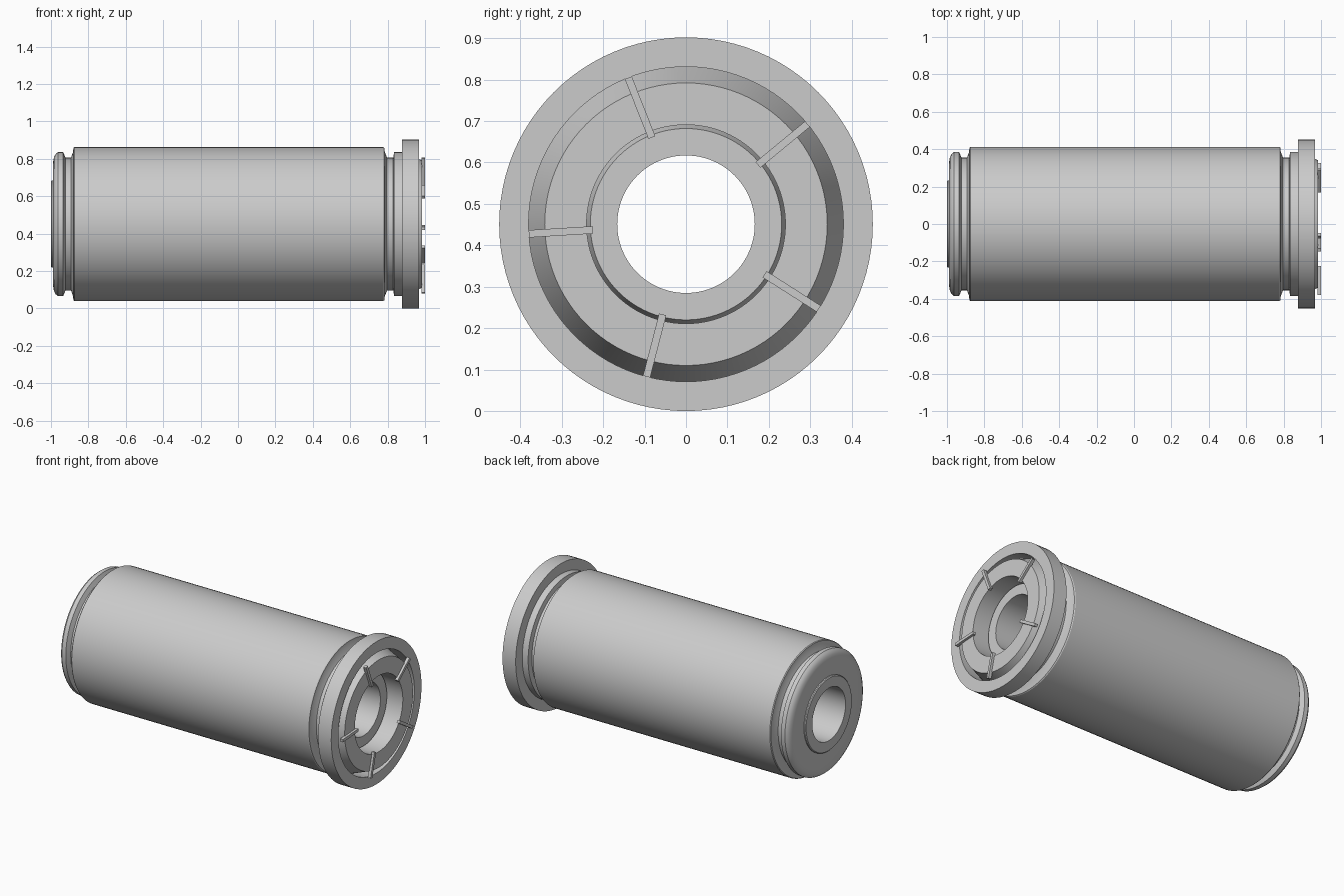
import bpy, bmesh, math
from mathutils import Matrix

if "Cube" in bpy.data.objects:
    bpy.data.objects.remove(bpy.data.objects["Cube"])

R = 0.451          # flange radius = axis height
SEG = 96

grey = bpy.data.materials.new("plain_grey")
grey.diffuse_color = (0.6, 0.6, 0.6, 1)
grey.use_nodes = True
grey.node_tree.nodes["Principled BSDF"].inputs["Base Color"].default_value = grey.diffuse_color


def finish(name, bm, smooth=True):
    me = bpy.data.meshes.new(name)
    bm.to_mesh(me)
    bm.free()
    me.materials.append(grey)
    ob = bpy.data.objects.new(name, me)
    bpy.context.collection.objects.link(ob)
    if smooth:
        bpy.ops.object.select_all(action='DESELECT')
        ob.select_set(True)
        bpy.context.view_layer.objects.active = ob
        bpy.ops.object.shade_smooth_by_angle(angle=math.radians(28))
    return ob


def lathe(name, profile):
    """Spin (x, radius) points around the long axis."""
    bm = bmesh.new()
    rings = []
    for x, r in profile:
        rings.append([bm.verts.new((x, r * math.cos(2 * math.pi * k / SEG),
                                    R + r * math.sin(2 * math.pi * k / SEG)))
                      for k in range(SEG)])
    for a, b in zip(rings, rings[1:]):
        for k in range(SEG):
            n = (k + 1) % SEG
            bm.faces.new((a[n], b[n], b[k], a[k]))
    return finish(name, bm)


# The shells share rims and together form one closed skin
# Rounded tail cap with its raised end ring
lathe("tail_cap", [(-1.0, 0.166), (-1.0, 0.228), (-0.995, 0.233), (-0.988, 0.233),
                   (-0.988, 0.335), (-0.984, 0.358), (-0.974, 0.376), (-0.962, 0.385),
                   (-0.935, 0.385), (-0.922, 0.355), (-0.893, 0.355)])

# Main barrel with sloped shoulders
lathe("barrel", [(-0.893, 0.355), (-0.882, 0.385), (-0.88, 0.408), (-0.875, 0.412),
                 (0.776, 0.412), (0.782, 0.408), (0.785, 0.385), (0.797, 0.355)])

# Neck groove, collar and wide flange
lathe("flange", [(0.797, 0.355), (0.83, 0.355), (0.835, 0.385), (0.876, 0.385),
                 (0.876, R), (0.968, R), (0.968, 0.38), (0.88, 0.38)])

# Tapered core face, recess and through bore
lathe("core", [(0.88, 0.38), (0.968, 0.347), (0.985, 0.341), (0.985, 0.240),
               (0.85, 0.240), (0.88, 0.231), (0.88, 0.166), (-1.0, 0.166)])

# Five thin radial ribs on the core face
bm = bmesh.new()
for k in range(5):
    m = (Matrix.Translation((0, 0, R)) @ Matrix.Rotation(math.radians(39.5 + 72 * k), 4, 'X')
         @ Matrix.Translation((0.99, 0.3025, 0)) @ Matrix.Diagonal((0.02, 0.155, 0.018, 1)))
    bmesh.ops.create_cube(bm, size=1, matrix=m)
finish("radial_ribs", bm, smooth=False)
